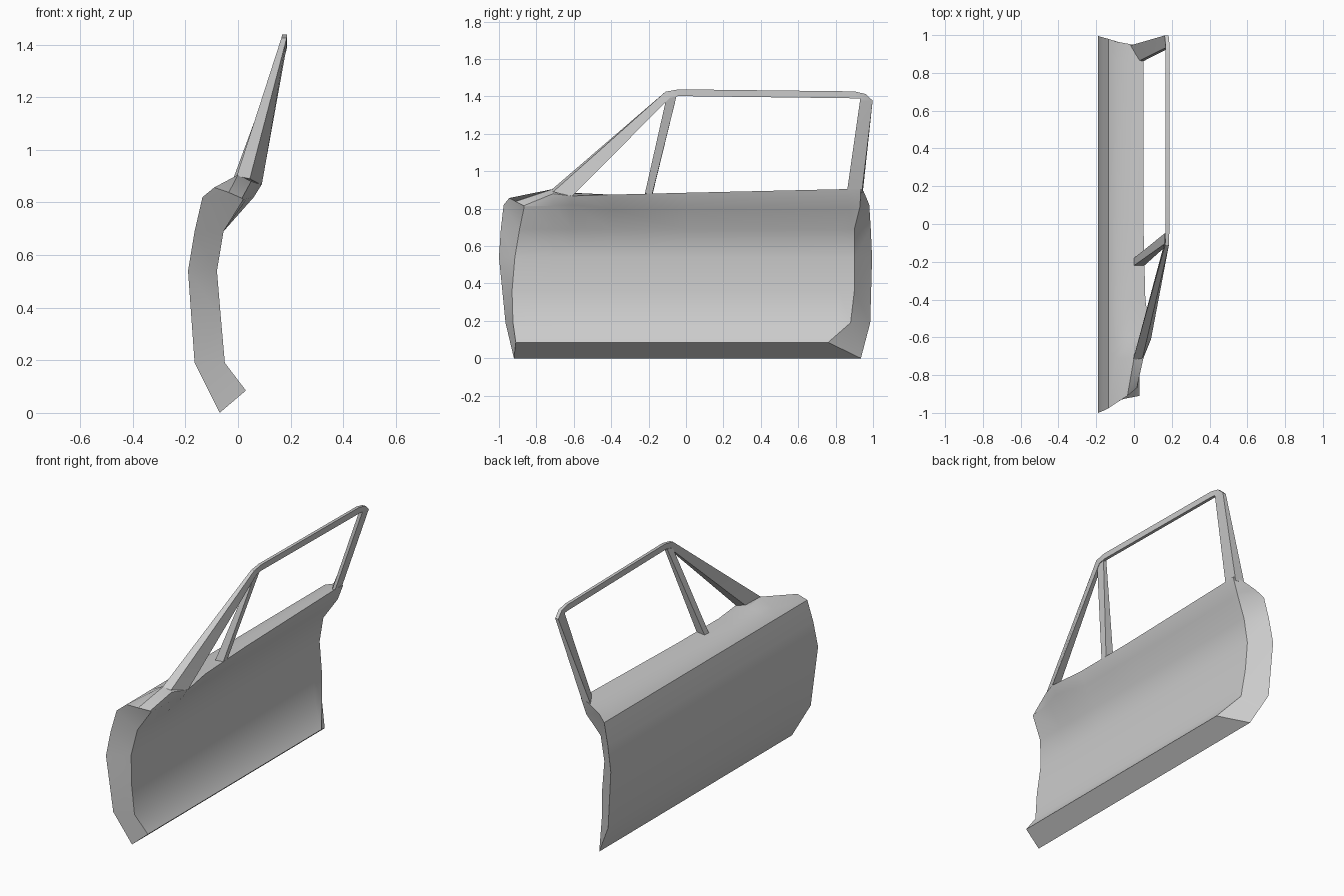
import bpy, bmesh

if "Cube" in bpy.data.objects:
    bpy.data.objects.remove(bpy.data.objects["Cube"])


def loft(name, rings, angle=35):
    """Skin a list of equal-length rings of (x, y, z) points and cap both ends."""
    bm = bmesh.new()
    loops = [[bm.verts.new(p) for p in ring] for ring in rings]
    n = len(loops[0])
    for a, b in zip(loops, loops[1:]):
        for i in range(n):
            j = (i + 1) % n
            bm.faces.new((a[i], a[j], b[j], b[i]))
    # end caps: strips of quads between the outer and inner half of the ring
    for loop in (loops[0], loops[-1]):
        for i in range(n // 2 - 1):
            bm.faces.new((loop[i], loop[i + 1], loop[n - 2 - i], loop[n - 1 - i]))
    bmesh.ops.recalc_face_normals(bm, faces=bm.faces)
    mesh = bpy.data.meshes.new(name)
    bm.to_mesh(mesh)
    bm.free()
    ob = bpy.data.objects.new(name, mesh)
    bpy.context.collection.objects.link(ob)
    bpy.ops.object.select_all(action='DESELECT')
    ob.select_set(True)
    bpy.context.view_layer.objects.active = ob
    bpy.ops.object.shade_smooth_by_angle(angle=angle * 3.14159 / 180)
    return ob


# Door body: section (x, z) up the outside, over the shoulder, down the inside
outer = [(-.07, 0), (-.165, .19), (-.19, .54), (-.165, .69), (-.135, .82), (-.09, .857)]
inner = [(-.055, .69), (-.08, .54), (-.065, .36), (-.05, .19), (.03, .085)]


def section(ys, shoulder):
    """Section with belt points (outer shelf, ridge, under-ridge) replaced."""
    pts = outer + shoulder + inner
    ys = ys if isinstance(ys, list) else [ys] * len(pts)
    return [(x, y, z) for (x, z), y in zip(pts, ys)]


front_y = [-.92, -.965, -1, -.99, -.975, -.945, -.91, -.867, -.865,
           -.89, -.915, -.93, -.925, -.91]
rear_y = [.935, .985, .995, .988, .98, .965, .95, .935, .93,
          .9, .9, .9, .88, .76]
mid_y = [.87] * 9 + [.82] * 4 + [.72]
loft("door_body", [
    section(front_y, [(-.035, .838), (.015, .816), (.02, .81)]),
    section(-.71, [(0, .905), (.05, .88), (.035, .815)]),
    section(-.61, [(0, .885), (.09, .868), (.06, .82)]),
    section(-.4, [(-.01, .868), (.06, .875), (.025, .8)]),
    section(0, [(-.015, .875), (.05, .885), (.02, .8)]),
    section(mid_y, [(-.015, .888), (.05, .905), (.02, .8)]),
    section(rear_y, [(-.01, .892), (.055, .905), (.02, .81)]),
])


# Window frame: each station is outer rim (y, z), inner rim (y, z), x range
def bar(o, i, x0, x1):
    return [(x0, *o), (x0, *i), (x1, *i), (x1, *o)]


a_base = [(-.005, -.72, .9), (.03, -.63, .868), (.09, -.61, .866), (.045, -.71, .89)]
c_base = [(-.02, .945, .885), (.03, .865, .9), (.05, .862, .9), (.04, .94, .885)]
loft("window_frame", [
    a_base,
    bar((-.11, 1.425), (-.085, 1.393), .165, .185),
    bar((-.04, 1.438), (-.04, 1.402), .168, .187),
    bar((.9, 1.427), (.9, 1.39), .168, .187),
    bar((.96, 1.413), (.93, 1.388), .166, .187),
    bar((.998, 1.378), (.93, 1.375), .162, .183),
    c_base,
], 30)

# Quarter window divider
loft("window_divider", [
    [(0, -.22, .872), (0, -.18, .872), (.055, -.18, .88), (.055, -.22, .88)],
    [(.162, -.105, 1.39), (.162, -.05, 1.405), (.183, -.05, 1.405), (.183, -.105, 1.39)],
], 30)
